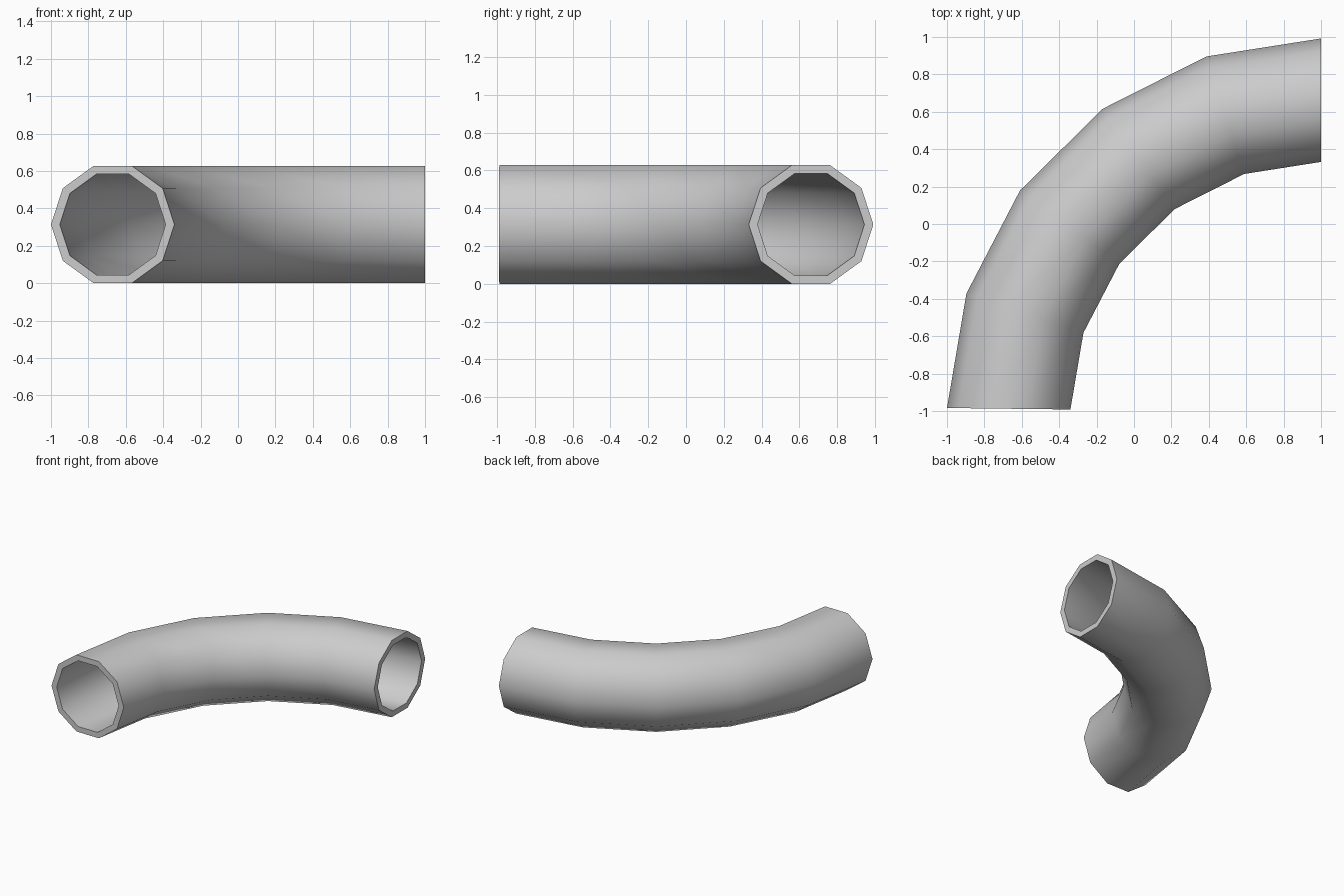
import bpy, bmesh
from math import sin, cos, pi, radians

if "Cube" in bpy.data.objects:
    bpy.data.objects.remove(bpy.data.objects["Cube"])

SIDES, STEPS = 10, 5
BEND = 1.67                    # centreline radius of the bend
OUTER, INNER = 0.33, 0.283     # tube radii
CX, CY = 1.0, -1.008           # bend centre
CZ = OUTER * sin(radians(72))  # rests on a flat side
START, END = radians(0.7), radians(90)

bm = bmesh.new()


def ring(angle, radius):
    """Ten-sided section standing across the bend at the given angle."""
    verts = []
    for i in range(SIDES):
        t = 2 * pi * i / SIDES
        d = BEND + radius * cos(t)
        verts.append(bm.verts.new((CX - d * cos(angle), CY + d * sin(angle),
                                   CZ + radius * sin(t))))
    return verts


def bridge(a, b):
    for i in range(SIDES):
        j = (i + 1) % SIDES
        bm.faces.new((a[i], a[j], b[j], b[i]))


# Outer wall runs forward, inner wall runs back, end rims close the loop
angles = [START + (END - START) * k / STEPS for k in range(STEPS + 1)]
rings = [ring(a, OUTER) for a in angles] + [ring(a, INNER) for a in reversed(angles)]
for k in range(len(rings)):
    bridge(rings[k], rings[(k + 1) % len(rings)])
bmesh.ops.recalc_face_normals(bm, faces=bm.faces[:])

mesh = bpy.data.meshes.new("pipe_elbow")
bm.to_mesh(mesh)
bm.free()
pipe = bpy.data.objects.new("pipe_elbow", mesh)
bpy.context.collection.objects.link(pipe)

# Smooth walls, crisp end rims
bpy.context.view_layer.objects.active = pipe
pipe.select_set(True)
bpy.ops.object.shade_smooth_by_angle(angle=radians(45))
